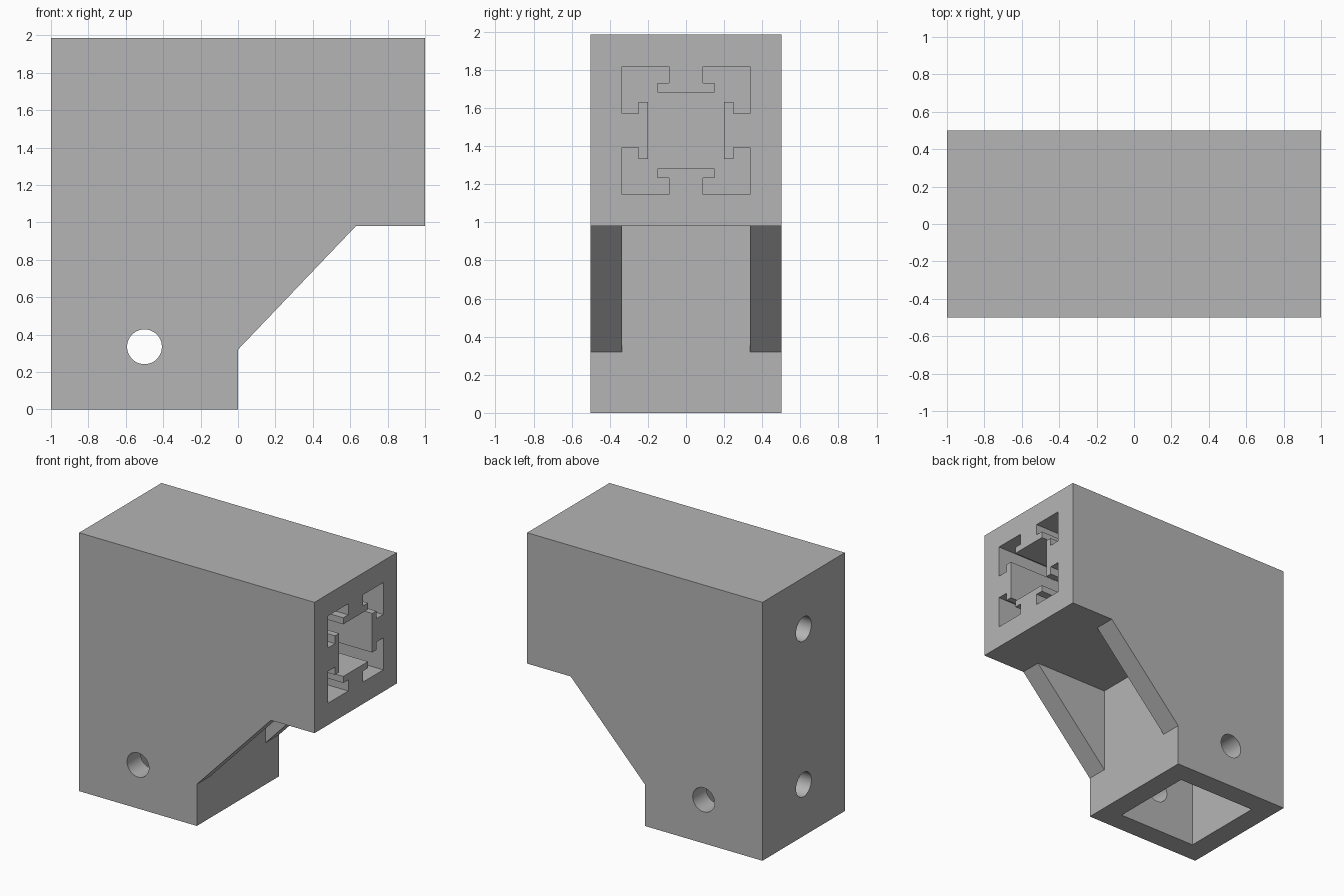
import bpy
import bmesh
import math
from mathutils import Matrix, Vector

cube = bpy.data.objects.get("Cube")
if cube:
    bpy.data.objects.remove(cube, do_unlink=True)

HEIGHT = 1.985
HALF = 0.5            # half the width of each square arm
BORE = 0.335          # half the width of the sockets
ARM_Z = 0.98          # underside of the horizontal arm
HOLE_R = 0.093

grey = bpy.data.materials.new("plain grey")
grey.use_nodes = True
colour = (0.46, 0.46, 0.46, 1)
grey.diffuse_color = colour
grey.node_tree.nodes["Principled BSDF"].inputs["Base Color"].default_value = colour


def prism(name, points, offset):
    """Extrude a closed loop of 3D points along an offset."""
    bm = bmesh.new()
    face = bm.faces.new([bm.verts.new(p) for p in points])
    moved = bmesh.ops.extrude_face_region(bm, geom=[face])["geom"]
    verts = [g for g in moved if isinstance(g, bmesh.types.BMVert)]
    bmesh.ops.translate(bm, verts=verts, vec=offset)
    bmesh.ops.recalc_face_normals(bm, faces=bm.faces)
    return finish(name, bm)


def rod(name, centre, axis, length):
    """Round cutter along an axis."""
    bm = bmesh.new()
    turn = Vector(axis).to_track_quat("Z", "Y").to_matrix().to_4x4()
    bmesh.ops.create_cone(bm, cap_ends=True, segments=48, radius1=HOLE_R,
                          radius2=HOLE_R, depth=length,
                          matrix=Matrix.Translation(centre) @ turn)
    return finish(name, bm)


def finish(name, bm):
    mesh = bpy.data.meshes.new(name)
    bm.to_mesh(mesh)
    bm.free()
    mesh.materials.append(grey)
    obj = bpy.data.objects.new(name, mesh)
    bpy.context.collection.objects.link(obj)
    return obj


def cut(target, cutter):
    """Subtract the cutter, then discard it."""
    mod = target.modifiers.new("cut", "BOOLEAN")
    mod.operation = "DIFFERENCE"
    mod.solver = "EXACT"
    mod.object = cutter
    bpy.ops.object.select_all(action="DESELECT")
    bpy.context.view_layer.objects.active = target
    target.select_set(True)
    bpy.ops.object.modifier_apply(modifier=mod.name)
    bpy.data.objects.remove(cutter, do_unlink=True)


# Corner bracket body with sloping brace
outline = [(-1, 0), (0, 0), (0, 0.32), (0.63, ARM_Z), (1, ARM_Z),
           (1, HEIGHT), (-1, HEIGHT)]
body = prism("corner_bracket", [(x, -HALF, z) for x, z in outline], (0, 2 * HALF, 0))

# Gap between the two brace plates
gap = [(0, 0.2), (0.8, 0.2), (0.8, ARM_Z), (0, ARM_Z)]
cut(body, prism("brace_gap", [(x, -BORE, z) for x, z in gap], (0, 2 * BORE, 0)))

# Square socket rising through the vertical arm
square = [(-1, -1), (1, -1), (1, 1), (-1, 1)]
cut(body, prism("square_socket", [(-0.5 + BORE * a, BORE * b, -0.1) for a, b in square],
                (0, 0, HEIGHT - 0.165 + 0.1)))

# Slotted socket in the horizontal arm, one quarter turned four times
quarter = [(0.15, 0.2), (0.15, 0.25), (0.09, 0.25), (0.09, BORE), (BORE, BORE),
           (BORE, 0.09), (0.25, 0.09), (0.25, 0.15), (0.2, 0.15)]
loop = []
for turn in range(4):
    loop += quarter
    quarter = [(v, -u) for u, v in quarter]
centre_z = (ARM_Z + HEIGHT) / 2
cut(body, prism("slotted_socket", [(1.1, u, centre_z + v) for u, v in loop], (-1.1, 0, 0)))

# Cross hole through both sides, and two screw holes in the outer wall
cut(body, rod("cross_hole", (-0.5, 0, 0.335), (0, 1, 0), 1.4))
for z in (0.395, HEIGHT - 0.395):
    cut(body, rod("wall_hole", (-0.9, 0, z), (1, 0, 0), 0.4))

bpy.ops.object.select_all(action="DESELECT")
body.select_set(True)
bpy.context.view_layer.objects.active = body
bpy.ops.object.shade_smooth_by_angle(angle=math.radians(30))
